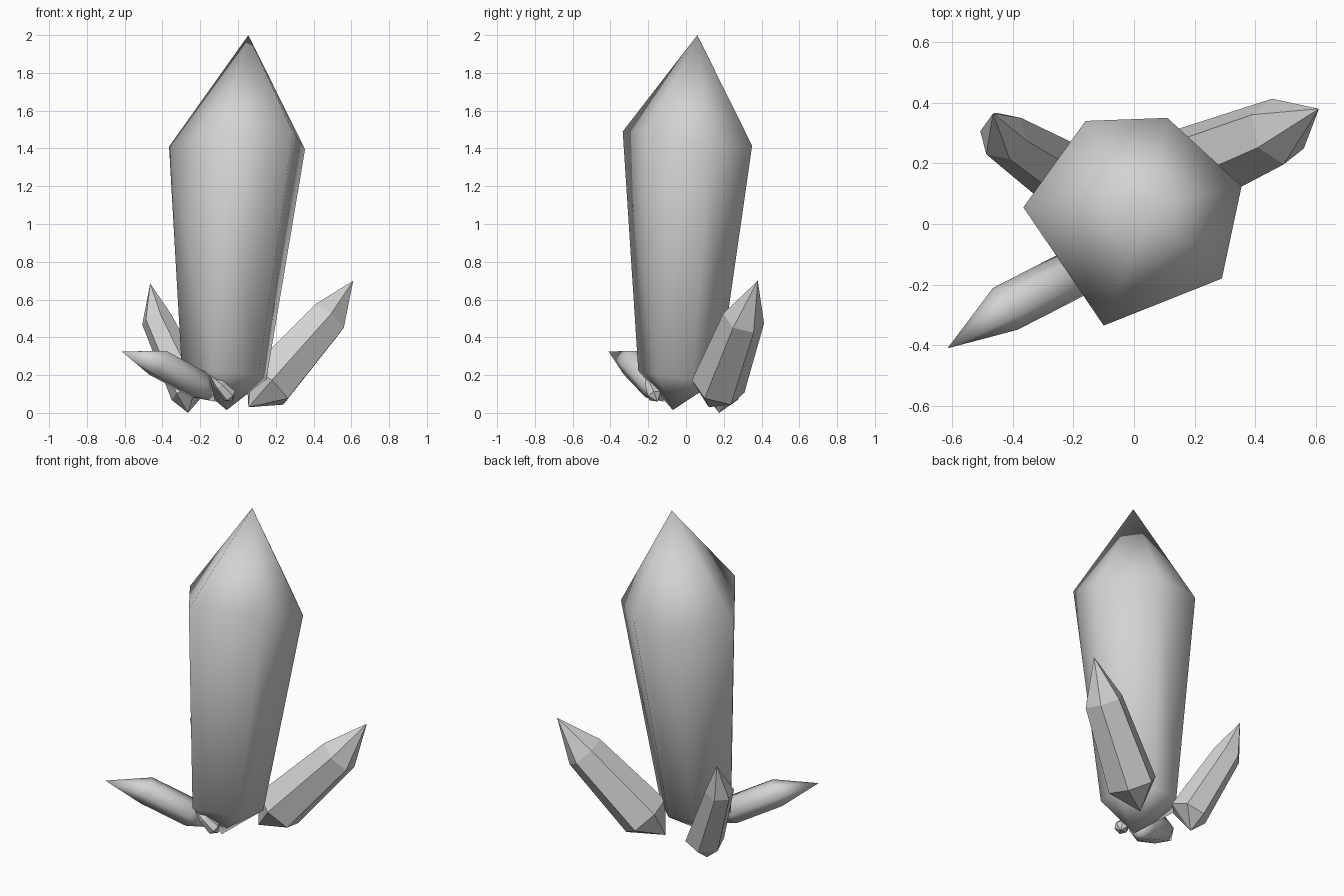
import bpy, bmesh, math
from mathutils import Vector

cube = bpy.data.objects.get("Cube")
if cube:
    bpy.data.objects.remove(cube, do_unlink=True)

# One stone colour for the whole cluster
stone = bpy.data.materials.new("pale_grey_crystal")
stone.use_nodes = True
colour = (0.65, 0.65, 0.65, 1)
stone.diffuse_color = colour
stone.node_tree.nodes["Principled BSDF"].inputs["Base Color"].default_value = colour


def make_crystal(name, base, tip, lower, upper, smooth):
    """Pointed prism: base point, two matching rings of points, tip point."""
    bm = bmesh.new()
    low = [bm.verts.new(p) for p in lower]
    high = [bm.verts.new(p) for p in upper]
    bottom, top = bm.verts.new(base), bm.verts.new(tip)
    for i in range(len(low)):
        j = (i + 1) % len(low)
        bm.faces.new((low[i], low[j], high[j], high[i]))
        bm.faces.new((high[i], high[j], top))
        bm.faces.new((low[j], low[i], bottom))
    bmesh.ops.recalc_face_normals(bm, faces=bm.faces)
    for face in bm.faces:
        face.smooth = smooth
    mesh = bpy.data.meshes.new(name)
    bm.to_mesh(mesh)
    bm.free()
    mesh.materials.append(stone)
    obj = bpy.data.objects.new(name, mesh)
    bpy.context.collection.objects.link(obj)


def make_shard(name, base, tip, low, high, twist=0, smooth=False, sides=6):
    """Six-sided shard; low and high are (ring centre, radius)."""
    axis = (Vector(tip) - Vector(base)).normalized()
    across = Vector((0, 0, 1)).cross(axis).normalized()
    up = axis.cross(across)

    def ring(centre, radius):
        angles = [math.radians(twist) + math.tau * i / sides for i in range(sides)]
        return [Vector(centre) + radius * (math.cos(a) * across + math.sin(a) * up)
                for a in angles]

    make_crystal(name, base, tip, ring(*low), ring(*high), smooth)


# Main crystal: irregular six-sided shoulder, leaning slightly and tapering down
shoulder = [(-0.16, 0.34, 1.385), (0.11, 0.35, 1.415), (0.355, 0.125, 1.395),
            (0.29, -0.18, 1.49), (-0.10, -0.335, 1.49), (-0.365, 0.055, 1.41)]
foot = [(x * 0.62 - 0.07, y * 0.62 - 0.045, 0.2 - 0.04 * x - 0.06 * y)
        for x, y, z in shoulder]
make_crystal("main_crystal", (-0.06, -0.07, 0.015), (0.055, 0.06, 2.0),
             foot, shoulder, True)

# Small shards around the foot
make_shard("back_left_shard", (0.055, 0.12, 0.03), (0.61, 0.38, 0.70),
           ((0.155, 0.17, 0.14), 0.145), ((0.475, 0.305, 0.50), 0.113), twist=-20)
make_shard("back_right_shard", (-0.265, 0.175, 0.0), (-0.465, 0.365, 0.685),
           ((-0.25, 0.175, 0.105), 0.11), ((-0.43, 0.29, 0.495), 0.083))
make_shard("front_right_shard", (-0.12, -0.12, 0.06), (-0.615, -0.41, 0.325),
           ((-0.20, -0.165, 0.145), 0.08), ((-0.425, -0.28, 0.265), 0.08), smooth=True)

# Tiny chip at the front of the foot
make_shard("front_chip", (-0.03, -0.15, 0.06), (-0.15, -0.21, 0.20),
           ((-0.045, -0.165, 0.09), 0.04), ((-0.10, -0.19, 0.15), 0.03))
